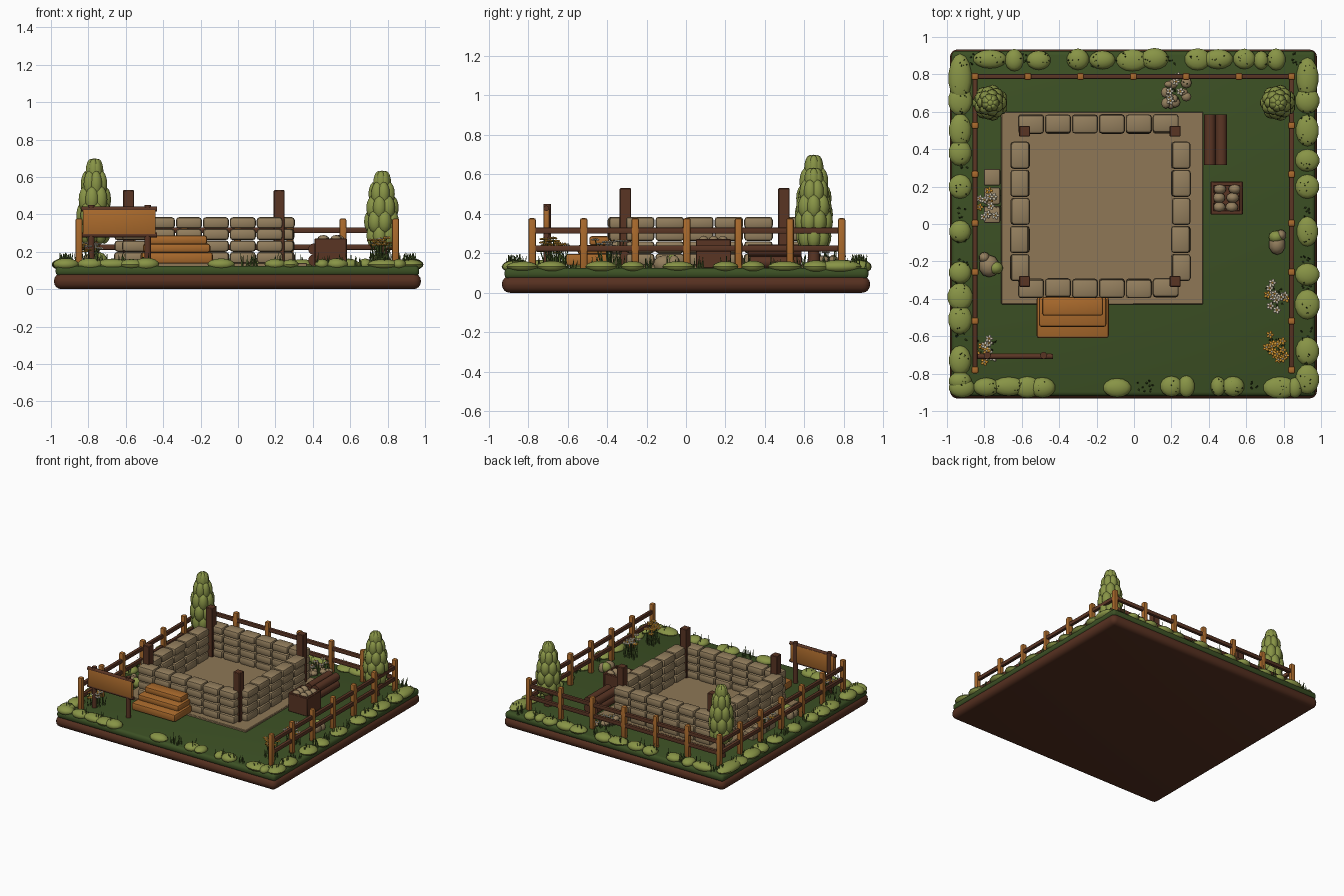
import bpy, bmesh, math, random
from mathutils import Matrix, Vector
random.seed(4)
R = random.uniform


def mat(name, r, g, b):
    lin = [((c / 255 + 0.055) / 1.055) ** 2.4 for c in (r, g, b)]
    m = bpy.data.materials.new(name)
    m.diffuse_color = (*lin, 1)
    return m


SOIL = mat("soil", 86, 48, 32)
GRASS = mat("dark grass", 60, 80, 36)
BLADE = mat("grass blade", 84, 106, 48)
LEAF = mat("leaf", 136, 148, 70)
STONE = mat("stone", 148, 127, 94)
PAVING = mat("paving", 142, 119, 86)
DARK = mat("dark wood", 90, 53, 36)
LIGHT = mat("light wood", 170, 106, 44)
WHITE = mat("white petal", 226, 216, 192)
ORANGE = mat("orange petal", 228, 164, 54)


class Part:
    """Collects primitives into one smooth-shaded object."""
    def __init__(self, name, material):
        self.name, self.material, self.bm = name, material, bmesh.new()

    def box(self, x0, x1, y0, y1, z0, z1, bevel=0.006, seg=2, rot=0):
        c = Vector(((x0 + x1) / 2, (y0 + y1) / 2, (z0 + z1) / 2))
        m = (Matrix.Translation(c) @ Matrix.Rotation(rot, 4, 'Z')
             @ Matrix.Diagonal((x1 - x0, y1 - y0, z1 - z0, 1)))
        v = bmesh.ops.create_cube(self.bm, size=1, matrix=m)["verts"]
        if bevel:
            edges = list({e for p in v for e in p.link_edges})
            bmesh.ops.bevel(self.bm, geom=edges, offset=bevel, segments=seg,
                            profile=0.5, affect='EDGES')

    def ball(self, c, r, u=12, v=8, rot=0):
        m = (Matrix.Translation(c) @ Matrix.Rotation(rot, 4, 'Z')
             @ Matrix.Diagonal((*r, 1)))
        bmesh.ops.create_uvsphere(self.bm, u_segments=u, v_segments=v, radius=1, matrix=m)

    def rod(self, a, b, r1, r2=None, seg=10):
        a, b = Vector(a), Vector(b)
        d = b - a
        m = Matrix.Translation((a + b) / 2) @ d.to_track_quat('Z', 'Y').to_matrix().to_4x4()
        bmesh.ops.create_cone(self.bm, cap_ends=True, segments=seg, radius1=r1,
                              radius2=r1 if r2 is None else r2, depth=d.length, matrix=m)

    def done(self):
        me = bpy.data.meshes.new(self.name)
        self.bm.to_mesh(me)
        self.bm.free()
        me.materials.append(self.material)
        me.shade_smooth()
        me.set_sharp_from_angle(angle=math.radians(40))
        bpy.context.collection.objects.link(bpy.data.objects.new(self.name, me))


G = 0.125  # ground height

# soil slab and lawn
p = Part("soil_slab", SOIL)
p.box(-0.984, 0.978, -0.933, 0.933, 0, 0.085, 0.04, 4); p.done()
p = Part("lawn", GRASS)
p.box(-0.975, 0.969, -0.92, 0.925, 0.07, G, 0.022, 3); p.done()

# paved pad and low stone walls, four courses high
p = Part("paved_pad", PAVING)
p.box(-0.71, 0.37, -0.43, 0.60, 0.11, 0.14, 0.004, 1); p.done()
p = Part("stone_walls", STONE)
for row in range(4):
    z0 = 0.138 + row * 0.062
    for i in range(6):
        for y in (-0.343, 0.535):
            x = -0.62 + i * 0.144
            j = R(-0.004, 0.004)
            p.box(x, x + 0.139, y - 0.05 + j, y + 0.05 + j, z0, z0 + 0.061, 0.017)
    for i in range(5):
        for x in (-0.61, 0.25):
            y = -0.305 + i * 0.15
            j = R(-0.004, 0.004)
            p.box(x - 0.05 + j, x + 0.05 + j, y, y + 0.145, z0, z0 + 0.061, 0.017)
p.done()

# corner posts
p = Part("corner_posts", DARK)
for x in (-0.585, 0.22):
    for y in (-0.307, 0.496):
        p.box(x - 0.029, x + 0.029, y - 0.029, y + 0.029, 0.13, 0.53, 0.004, 1)
p.done()

# front steps
p = Part("steps", LIGHT)
for i, (hw, y0, z1) in enumerate(((0.193, -0.61, 0.197), (0.18, -0.55, 0.243), (0.163, -0.49, 0.287))):
    p.box(-0.328 - hw, -0.328 + hw, y0, -0.39, z1 - (0.06 if i == 0 else 0.047), z1, 0.013)
p.done()

# fence on the left, right and back
posts, rails = Part("fence_posts", LIGHT), Part("fence_rails", DARK)
spots = [(x, -0.78 + i * 0.2615) for x in (-0.85, 0.843) for i in range(7)]
spots += [(-0.85 + i * 0.2822, 0.789) for i in range(1, 6)]
for x, y in spots:
    posts.box(x - 0.019, x + 0.019, y - 0.019, y + 0.019, 0.11, 0.378, 0.01)
for z in (0.225, 0.315):
    for x in (-0.85, 0.843):
        rails.box(x - 0.013, x + 0.013, -0.79, 0.80, z - 0.015, z + 0.015, 0.005)
    rails.box(-0.86, 0.853, 0.776, 0.802, z - 0.015, z + 0.015, 0.005)
posts.done(); rails.done()

# blank sign
p = Part("sign_board", LIGHT)
p.box(-0.83, -0.44, -0.722, -0.692, 0.29, 0.428, 0.006); p.done()
p = Part("sign_frame", DARK)
for x in (-0.785, -0.483):
    p.rod((x, -0.703, 0.11), (x, -0.703, 0.45), 0.019)
for z in (0.29, 0.428):
    p.rod((-0.838, -0.708, z), (-0.432, -0.708, z), 0.014)
p.done()

# log pile
p = Part("logs", DARK)
for x in (0.406, 0.467):
    for z in (0.155, 0.214):
        p.rod((x, 0.315, z), (x, 0.585, z), 0.031, seg=12)
p.done()

# crate of stones
p = Part("crate", DARK)
p.box(0.42, 0.57, 0.06, 0.215, G, 0.235, 0)
for a in (0.41, 0.562):
    p.box(a, a + 0.02, 0.05, 0.228, G, 0.272, 0.004, 1)
    p.box(0.41, 0.582, a - 0.36, a - 0.336, G, 0.272, 0.004, 1)
p.done()
p = Part("crate_stones", STONE)
for x in (0.46, 0.53):
    for y in (0.09, 0.14, 0.187):
        p.ball((x + R(-0.01, 0.01), y, 0.255), (0.034, 0.028, 0.034))
p.done()

# loose blocks, rocks and rubble
p = Part("loose_stones", STONE)
for i in range(3):
    y = 0.005 + i * 0.1
    p.box(-0.803, -0.715, y, y + 0.09, G - 0.01, 0.18, 0.01)
for x, y, sx, sy in ((0.765, -0.11, 0.045, 0.055), (0.785, -0.06, 0.03, 0.03),
                     (-0.775, -0.225, 0.055, 0.06), (-0.80, -0.18, 0.03, 0.03)):
    p.ball((x, y, 0.145), (sx, sy, 0.045), 10, 6)
for i in range(14):
    p.ball((0.22 + R(-0.07, 0.07), 0.70 + R(-0.06, 0.06), 0.14 + R(0, 0.04)),
           (R(0.018, 0.03), R(0.018, 0.03), 0.02), 8, 6)
p.done()

# two clipped trees built from overlapping lobes
trunk, crown = Part("tree_trunks", DARK), Part("tree_crowns", LEAF)
for x, y, top, z0 in ((-0.768, 0.648, 0.70, 0.24), (0.77, 0.648, 0.634, 0.22)):
    h = top - z0
    trunk.rod((x, y, 0.11), (x, y, z0 + 0.1), 0.033, 0.025)
    crown.ball((x, y, z0 + h * 0.5), (0.066, 0.066, h * 0.48))
    for k, (t, rr, s) in enumerate(((0.16, 0.052, 0.038), (0.34, 0.058, 0.04), (0.52, 0.053, 0.038),
                                    (0.70, 0.04, 0.034), (0.84, 0.02, 0.03))):
        for i in range(7):
            a = (i + k * 0.5) * math.tau / 7
            crown.ball((x + rr * math.cos(a), y + rr * math.sin(a), z0 + h * t),
                       (s, s, h * 0.155), 10, 8)
    crown.ball((x, y, top - 0.05), (0.035, 0.035, 0.05))
trunk.done(); crown.done()

# hedge of flattened bushes: (centre, half length) along each edge
p = Part("border_bushes", LEAF)
back = ((-0.77, .09), (-0.64, .05), (-0.51, .065), (-0.30, .06), (-0.17, .07), (-0.01, .085),
        (0.11, .075), (0.34, .07), (0.45, .08), (0.59, .06), (0.68, .04), (0.76, .05))
front = ((-0.92, .07), (-0.79, .07), (-0.67, .09), (-0.57, .07), (-0.49, .07), (-0.09, .075),
         (0.20, .06), (0.28, .045), (0.45, .04), (0.53, .06), (0.78, .09), (0.86, .04))
left = ((0.78, .13), (0.66, .08), (0.50, .09), (0.38, .07), (0.20, .065), (-0.04, .06),
        (-0.26, .06), (-0.39, .075), (-0.51, .08), (-0.73, .08), (-0.84, .05))
right = ((0.78, .11), (0.66, .07), (0.50, .085), (0.34, .06), (0.20, .065), (-0.04, .08),
         (-0.27, .06), (-0.43, .08), (-0.68, .075), (-0.83, .08))
for lst, y in ((back, 0.88), (front, -0.872)):
    for x, h in lst:
        p.ball((x, y + R(-0.005, 0.005), 0.132), (h, R(0.05, 0.06), R(0.026, 0.036)), 14, 8)
for lst, x in ((left, -0.93), (right, 0.927)):
    for y, h in lst:
        p.ball((x, y, 0.132), (R(0.056, 0.068), h, R(0.026, 0.036)), 14, 8)
for x, y in ((0.76, -0.07), (-0.74, -0.235)):
    p.ball((x, y, 0.155), (0.04, 0.035, 0.04))
p.done()

# grass tufts
p = Part("grass_tufts", BLADE)


def tuft(x, y, n=6, spread=0.03, h=0.06):
    for _ in range(n):
        a, b = x + R(-spread, spread), y + R(-spread, spread)
        p.rod((a, b, 0.115), (a + R(-.015, .015), b + R(-.015, .015), G + R(0.6, 1.2) * h), 0.006, 0.001, 4)


for t in range(14):
    s = -0.85 + t * 0.13
    tuft(s, 0.88)
    tuft(-0.92, s)
    tuft(0.92, s)
for x in (-0.75, -0.62, -0.5, 0.04, 0.1, 0.22, 0.45, 0.56, 0.64, 0.8):
    tuft(x, -0.87)

# flower clumps: petals round a centre on short stems
white, orange = Part("white_flowers", WHITE), Part("orange_flowers", ORANGE)
for x, y, n, mix, top in ((0.76, -0.39, 13, 0.5, 0.27), (0.76, -0.66, 15, 0.85, 0.28),
                          (-0.785, -0.68, 12, 0.15, 0.25), (-0.77, 0.10, 11, 0.1, 0.25),
                          (0.23, 0.71, 6, 0, 0.23)):
    tuft(x, y, 14, 0.055, 0.08)
    for _ in range(n):
        a, r = R(0, math.tau), 0.075 * math.sqrt(R(0, 1))
        fx, fy, fz = x + r * 0.85 * math.cos(a), y + r * 1.1 * math.sin(a), top - R(0, 0.05)
        p.rod((x + (fx - x) * 0.5, y + (fy - y) * 0.5, 0.115), (fx, fy, fz), 0.003, seg=4)
        petal, eye = (orange, white) if R(0, 1) < mix else (white, orange)
        for i in range(5):
            b = i * math.tau / 5
            petal.ball((fx + 0.012 * math.cos(b), fy + 0.012 * math.sin(b), fz),
                       (0.011, 0.008, 0.005), 6, 4, b)
        eye.ball((fx, fy, fz + 0.003), (0.006, 0.006, 0.006), 6, 4)
white.done(); orange.done(); p.done()
